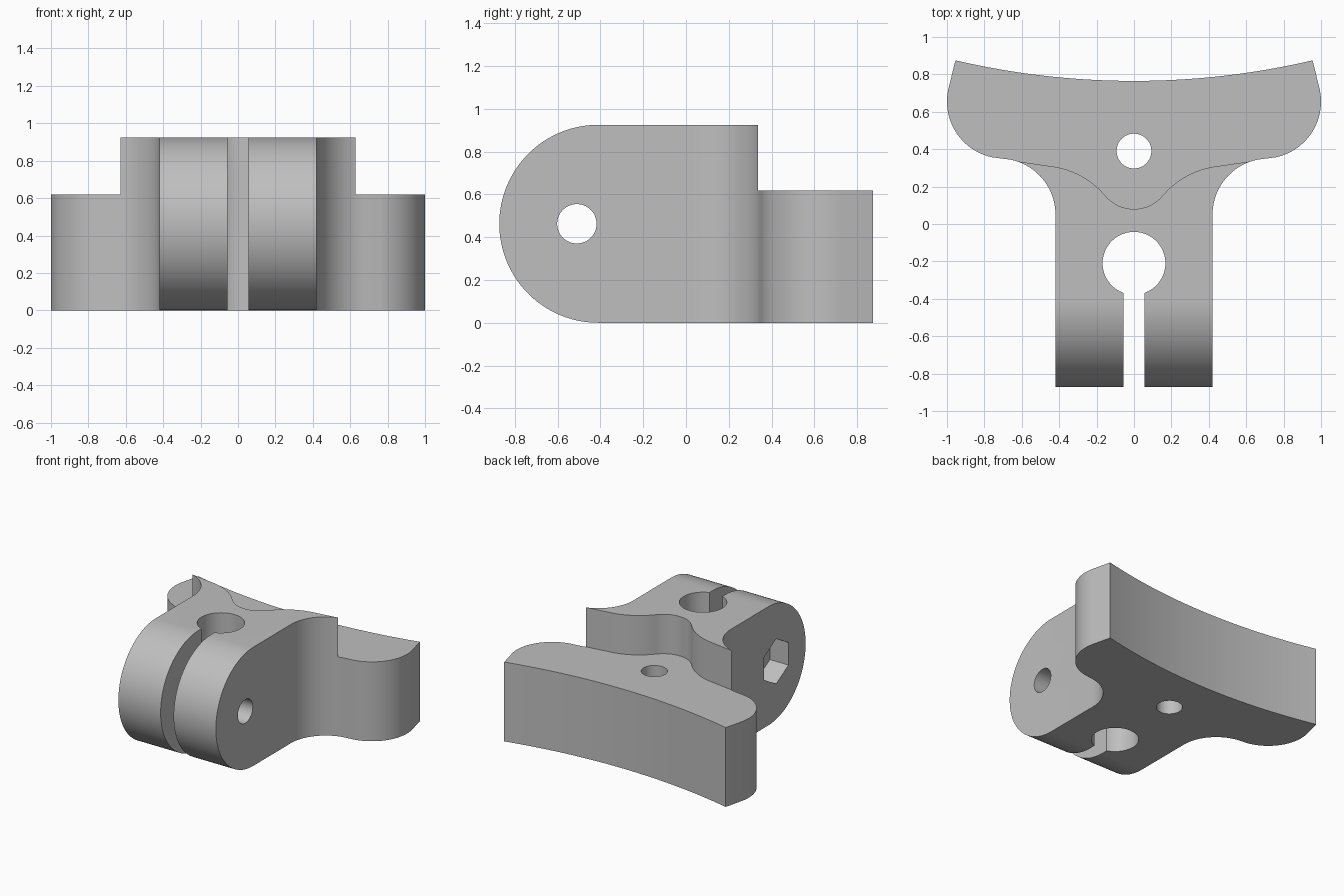
import bpy, bmesh
from math import sin, cos, radians
from mathutils import Matrix

if "Cube" in bpy.data.objects:
    bpy.data.objects.remove(bpy.data.objects["Cube"], do_unlink=True)

HEIGHT = 0.925
MID = HEIGHT / 2
STEP = 0.618

grey = bpy.data.materials.new("plain grey")
grey.use_nodes = True
grey.diffuse_color = (0.52, 0.52, 0.52, 1)
grey.node_tree.nodes["Principled BSDF"].inputs["Base Color"].default_value = grey.diffuse_color


def arc(cx, cy, r, start, end, n=20):
    angles = [radians(start + (end - start) * i / n) for i in range(n + 1)]
    return [(cx + r * cos(a), cy + r * sin(a)) for a in angles]


def circle(cx, cy, r, n=64, turn=0):
    return arc(cx, cy, r, turn, turn + 360, n)[:-1]


def mirrored(half):
    """Complete a right-hand half profile with its left-hand mirror."""
    return half + [(-x, y) for x, y in reversed(half) if abs(x) > 1e-5]


def prism(name, profile, low, high, along_x=False):
    """Extrude a profile in z, or a (y, z) profile in x."""
    bm = bmesh.new()
    base = bm.faces.new([bm.verts.new((u, v, low)) for u, v in profile])
    top = bmesh.ops.extrude_face_region(bm, geom=[base])["geom"]
    bmesh.ops.translate(bm, vec=(0, 0, high - low),
                        verts=[g for g in top if isinstance(g, bmesh.types.BMVert)])
    if along_x:
        swap = Matrix(((0, 0, 1, 0), (1, 0, 0, 0), (0, 1, 0, 0), (0, 0, 0, 1)))
        bmesh.ops.transform(bm, matrix=swap, verts=bm.verts)
    bmesh.ops.recalc_face_normals(bm, faces=bm.faces)
    mesh = bpy.data.meshes.new(name)
    bm.to_mesh(mesh)
    bm.free()
    mesh.materials.append(grey)
    obj = bpy.data.objects.new(name, mesh)
    bpy.context.collection.objects.link(obj)
    return obj


def carve(target, cutter, operation="DIFFERENCE"):
    cutter.hide_render = True
    mod = target.modifiers.new(cutter.name, "BOOLEAN")
    mod.operation = operation
    mod.solver = "EXACT"
    mod.object = cutter
    bpy.context.view_layer.objects.active = target
    bpy.ops.object.modifier_apply(modifier=mod.name)
    bpy.data.objects.remove(cutter, do_unlink=True)


# T-shaped bracket: clamp stem, fillets, rounded wings and hollow back
outline = [(0.42, -0.95)]
outline += arc(0.72, 0.05, 0.30, 180, 101)
outline += arc(0.695, 0.655, 0.305, -78, 12)
outline += arc(0, 4.965, 4.2, 283.14, 270)
bracket = prism("clamp_bracket", mirrored(outline), 0, HEIGHT)

# Rounded nose of the clamp
nose = arc(-0.41, MID, MID, 270, 90, 64)
carve(bracket, prism("nose_profile", nose + [(1.2, HEIGHT), (1.2, 0)], -1.3, 1.3, True),
      "INTERSECT")

# Lowered mounting flange behind a curved wall
wall = arc(0, 0.28, 0.20, 270, 320)
wall += arc(0.498, -0.138, 0.45, 140, 98)[1:]
wall += [(0.68, 0.343), (1.2, 0.30), (1.2, 1.1)]
carve(bracket, prism("flange_recess", mirrored(wall), STEP, 1.2))

# Vertical bore, clamp slot and flange screw hole
carve(bracket, prism("rod_bore", circle(0, -0.21, 0.168), -0.2, 1.2))
slot = [(-0.056, -1.1), (0.056, -1.1), (0.056, -0.25), (-0.056, -0.25)]
carve(bracket, prism("clamp_slot", slot, -0.2, 1.2))
carve(bracket, prism("flange_hole", circle(0, 0.39, 0.093), -0.2, 1.2))

# Cross bolt hole with a hexagonal nut pocket on the right
carve(bracket, prism("bolt_hole", circle(-0.51, MID, 0.092), -0.7, 0.7, True))
carve(bracket, prism("nut_pocket", circle(-0.51, MID, 0.175, 6, 30), -0.7, -0.26, True))

# Smooth curves with crisp edges
bpy.ops.object.select_all(action="DESELECT")
bracket.select_set(True)
bpy.context.view_layer.objects.active = bracket
bpy.ops.object.shade_smooth_by_angle(angle=radians(25))
